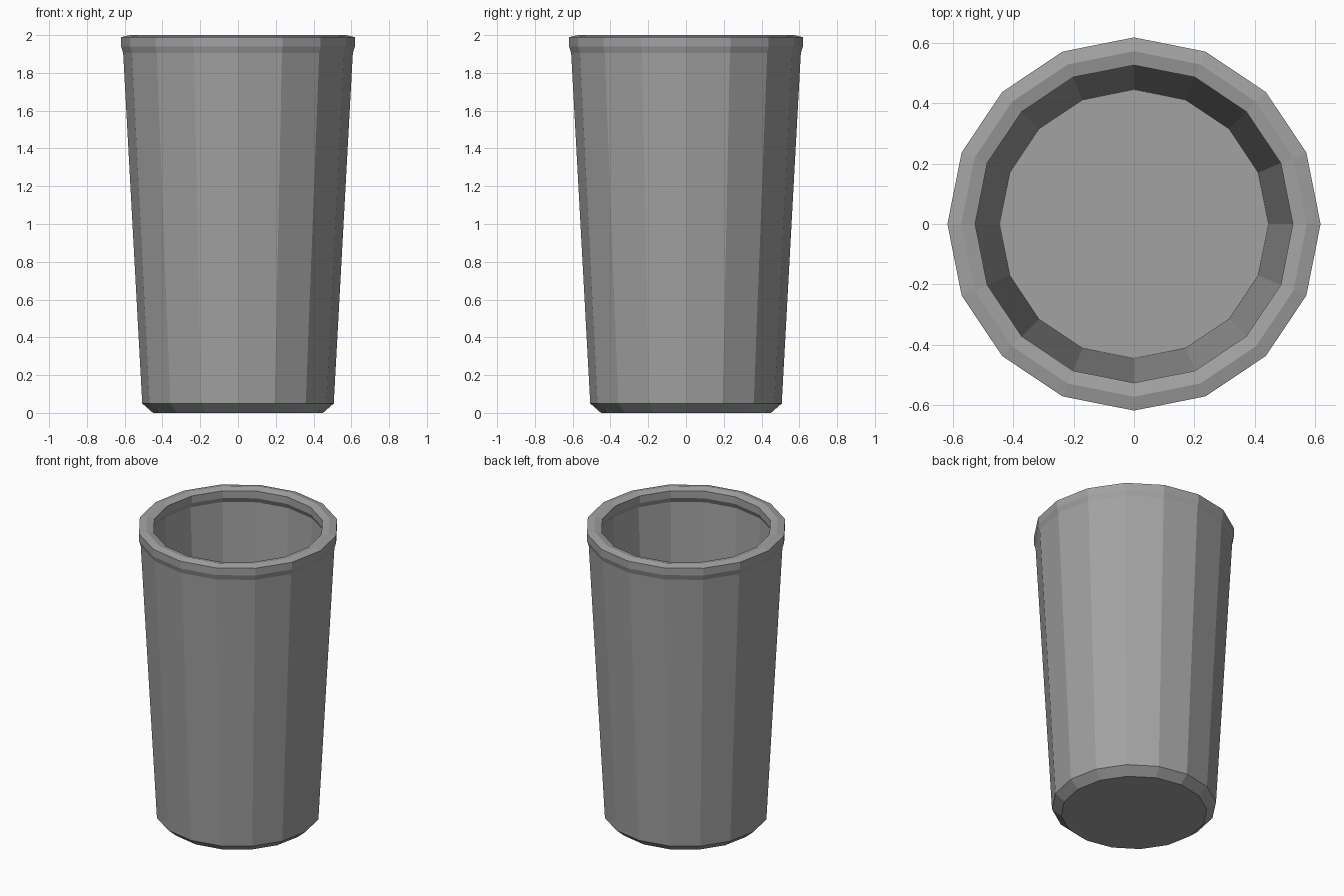
import bpy, bmesh
from math import cos, sin, pi

if "Cube" in bpy.data.objects:
    bpy.data.objects.remove(bpy.data.objects["Cube"])

SIDES = 16

# Cup cross-section (radius, height): outside from the base, over the rim, down the inside
profile = [
    (0.45, 0.0), (0.507, 0.05),                  # bevelled base
    (0.608, 1.905), (0.619, 1.94), (0.619, 1.989),  # outer wall and lip
    (0.573, 2.0),                                # rim ridge
    (0.527, 1.989), (0.527, 1.94), (0.545, 1.905),  # inner lip
    (0.446, 0.06),                               # inner wall to floor
]

bm = bmesh.new()
rings = [[bm.verts.new((r * cos(2 * pi * i / SIDES), r * sin(2 * pi * i / SIDES), z))
          for i in range(SIDES)] for r, z in profile]

# Walls between neighbouring rings
for low, high in zip(rings, rings[1:]):
    for i in range(SIDES):
        j = (i + 1) % SIDES
        bm.faces.new((low[i], low[j], high[j], high[i]))

# Underside and inner floor
bm.faces.new(rings[0][::-1])
bm.faces.new(rings[-1])
bmesh.ops.recalc_face_normals(bm, faces=bm.faces)

mesh = bpy.data.meshes.new("cup")
bm.to_mesh(mesh)
bm.free()

# Dark grey finish
grey = bpy.data.materials.new("dark_grey")
grey.diffuse_color = (0.36, 0.36, 0.36, 1)
grey.use_nodes = True
grey.node_tree.nodes["Principled BSDF"].inputs["Base Color"].default_value = grey.diffuse_color
mesh.materials.append(grey)

cup = bpy.data.objects.new("cup", mesh)
bpy.context.collection.objects.link(cup)
